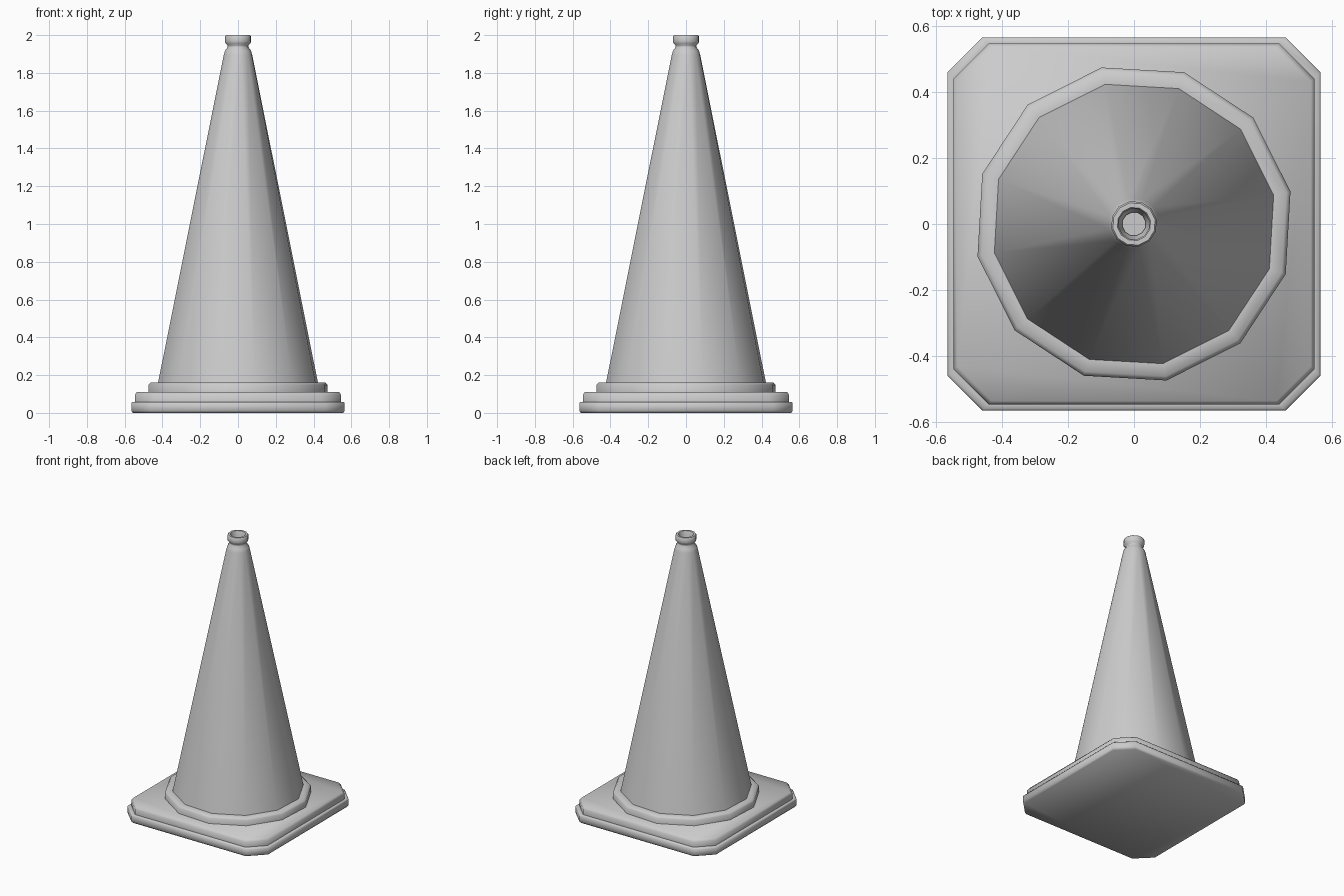
import bpy, bmesh
from math import cos, sin, radians

if "Cube" in bpy.data.objects:
    bpy.data.objects.remove(bpy.data.objects["Cube"])

SIDES, PHASE = 12, radians(11.7)


def ring_points(r, z):
    return [(r * cos(PHASE + radians(360 / SIDES * i)),
             r * sin(PHASE + radians(360 / SIDES * i)), z) for i in range(SIDES)]


def octagon_points(h, z, cut):
    # square with chamfered corners
    c = h - cut
    return [(h, -c, z), (h, c, z), (c, h, z), (-c, h, z),
            (-h, c, z), (-h, -c, z), (-c, -h, z), (c, -h, z)]


def loft(name, loops, angle):
    # skin consecutive loops and cap both ends
    bm = bmesh.new()
    rows = [[bm.verts.new(p) for p in loop] for loop in loops]
    n = len(rows[0])
    for a, b in zip(rows, rows[1:]):
        for i in range(n):
            j = (i + 1) % n
            bm.faces.new((a[i], a[j], b[j], b[i]))
    bm.faces.new(rows[0][::-1])
    bm.faces.new(rows[-1])
    bmesh.ops.recalc_face_normals(bm, faces=bm.faces)
    mesh = bpy.data.meshes.new(name)
    bm.to_mesh(mesh)
    bm.free()
    obj = bpy.data.objects.new(name, mesh)
    bpy.context.collection.objects.link(obj)
    bpy.ops.object.select_all(action='DESELECT')
    obj.select_set(True)
    bpy.context.view_layer.objects.active = obj
    bpy.ops.object.shade_smooth_by_angle(angle=radians(angle))
    return obj


# stepped square base with cut corners
base = [(0.557, 0), (0.565, 0.012), (0.565, 0.052), (0.560, 0.058),
        (0.546, 0.058), (0.546, 0.095), (0.536, 0.11)]
loft("base", [octagon_points(h, z, 0.105) for h, z in base], 50)

# collar, cone body, neck, lip and hollow mouth in one lathe profile
body = [(0.484, 0.10), (0.484, 0.148), (0.471, 0.161), (0.432, 0.161),
        (0.077, 1.895), (0.070, 1.918), (0.056, 1.936), (0.056, 1.945),
        (0.068, 1.957), (0.070, 1.968), (0.070, 1.994), (0.065, 2.0),
        (0.051, 2.0), (0.047, 1.994), (0.047, 1.968), (0.036, 1.945),
        (0.036, 1.93)]
loft("cone_body", [ring_points(r, z) for r, z in body], 50)
